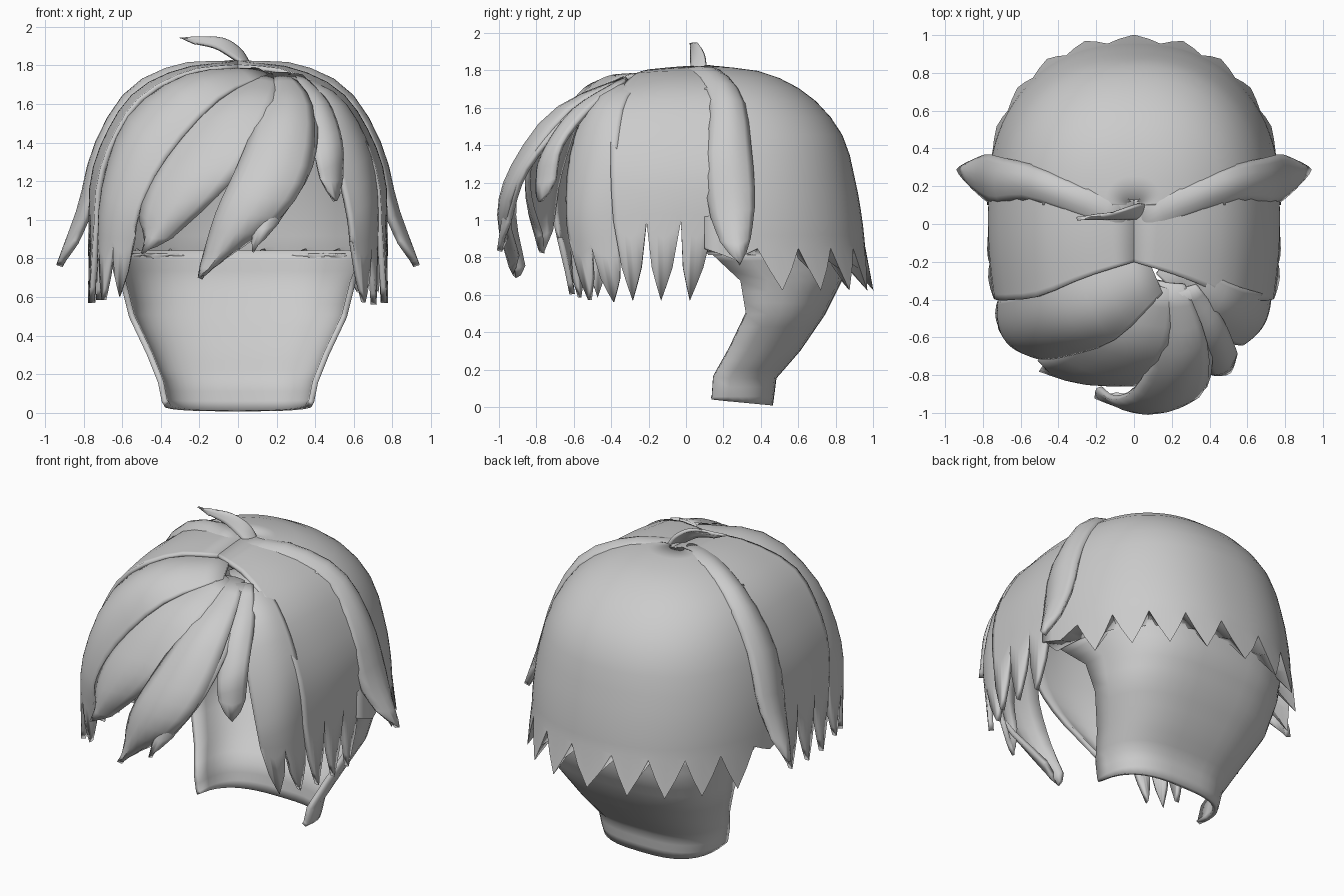
import bpy, math
from mathutils import Vector as V

if "Cube" in bpy.data.objects:
    bpy.data.objects.remove(bpy.data.objects["Cube"])


def spline(pts, t):
    """Smooth interpolation along a short list of points, t in 0..1."""
    p = [V(q) for q in pts]
    p = [p[0] * 2 - p[1]] + p + [p[-1] * 2 - p[-2]]
    n = len(pts) - 1
    i = min(int(t * n), n - 1)
    f = t * n - i
    a, b, c, d = p[i:i + 4]
    return 0.5 * (2 * b + (c - a) * f + (2 * a - 5 * b + 4 * c - d) * f * f
                  + (3 * b - a - 3 * c + d) * f ** 3)


def grid(name, rows, thick, mirror=False):
    """Skin a list of point rows into a thin smooth hair sheet."""
    n = len(rows[0])
    verts = [p for r in rows for p in r]
    faces = [(j * n + i, j * n + i + 1, (j + 1) * n + i + 1, (j + 1) * n + i)
             for j in range(len(rows) - 1) for i in range(n - 1)]
    me = bpy.data.meshes.new(name)
    me.from_pydata(verts, [], faces)
    ob = bpy.data.objects.new(name, me)
    bpy.context.collection.objects.link(ob)
    s = ob.modifiers.new("thickness", 'SOLIDIFY')
    s.thickness, s.offset = thick, 0
    if mirror:
        ob.modifiers.new("mirror", 'MIRROR')
    bpy.ops.object.select_all(action='DESELECT')
    bpy.context.view_layer.objects.active = ob
    ob.select_set(True)
    bpy.ops.object.shade_smooth_by_angle(angle=math.radians(50))
    return ob


def tooth(u, n):
    """Zigzag: 0 at notches, 1 at tips."""
    return 1 - abs(2 * ((u * n) % 1) - 1)


def lock(name, left, right, teeth=1, depth=.1, bulge=.05, thick=.03, mirror=False):
    """Hair lock lofted between two edge curves, ending in pointed tips."""
    nu, nv, rows = teeth * 6, 12, []
    for j in range(nv + 1):
        v, row = j / nv, []
        for i in range(nu + 1):
            u = i / nu
            p = spline(left, v).lerp(spline(right, v), u)
            out = (p - V((0, 0, 1))).normalized()
            p += out * bulge * math.sin(math.pi * u) * min(1, 2.5 * v + .2)
            row.append(p)
        rows.append(row)
    tips = []
    for i in range(nu + 1):
        t = tooth(i / nu, teeth) ** .7
        d = (rows[-1][i] - rows[-3][i]).normalized()
        tips.append(rows[-1][i] + d * depth * t)
        # notches rise between the tips
        rows[-1][i] = rows[-1][i] - d * depth * .3 * (1 - t)
    for i in range(0, nu + 1, 6):
        tips[i] = rows[-1][i] + V((0, 0, -.004))
    return grid(name, rows + [tips], thick, mirror)


def arc(hw, yf, yb, z, u, e):
    a = math.pi * u
    c, s = math.cos(a), max(0, math.sin(a))
    return V((hw * math.copysign(abs(c) ** e, c), yf + (yb - yf) * s ** e, z))


# Back shell: dome with a toothed hem and a closed underside lip
prof = [(.04, 1.82, .12), (.3, 1.78, .42), (.53, 1.655, .66), (.67, 1.45, .83),
        (.74, 1.2, .90), (.765, 1.0, .935), (.77, .86, .95)]
nu, T = 44, 11
rows = []
for j in range(15):
    q = spline(prof, j / 14)
    rows.append([arc(q.x, .1, q.z, q.y, i / nu, .88) for i in range(nu + 1)])
hem = [tooth(i / nu, T) * (.25 if i < 4 or i > nu - 4 else 1) for i in range(nu + 1)]
rows.append([arc(.77 + .02 * h, .1, .955 + .045 * h, .85 - .22 * h, i / nu, .88)
             for i, h in enumerate(hem)])
rows.append([arc(.68, .12, .84, .82, i / nu, .85) for i in range(nu + 1)])
grid("back_hair", rows, .015)

# Nape hair: U-shaped tongue curving down to the neck
prof = [(.66, .12, .84, .84), (.595, .29, .82, .68), (.55, .32, .73, .5),
        (.46, .23, .6, .31), (.40, .145, .47, .16), (.37, .135, .45, .01)]
rows = []
for a, b in zip(prof, prof[1:]):
    for k in range(3):
        q = [x + (y - x) * k / 3 for x, y in zip(a, b)]
        rows.append([arc(*q, i / 20, .7) for i in range(21)])
rows.append([arc(*prof[-1], i / 20, .7) for i in range(21)])
for p in rows[-1]:
    p.z += (.45 - p.y) * .12
grid("nape_hair", rows, .03)

# Side panels: band over the crown, ending in three strands on each side
lock("side_hair",
     [(0, -.2, 1.79), (.25, -.28, 1.76), (.49, -.38, 1.635), (.63, -.4, 1.44),
      (.715, -.4, 1.2), (.735, -.38, .9)],
     [(0, .13, 1.815), (.3, .15, 1.765), (.53, .2, 1.645), (.67, .2, 1.44),
      (.75, .18, 1.2), (.75, .14, .9)],
     teeth=3, depth=.33, bulge=.015, mirror=True)

# Long flared locks over the ears
lock("ear_lock",
     [(.05, -.04, 1.79), (.3, .05, 1.755), (.56, .13, 1.61), (.71, .11, 1.33),
      (.77, .13, 1.05), (.85, .2, .86)],
     [(.03, .1, 1.80), (.28, .2, 1.77), (.52, .3, 1.63), (.68, .34, 1.38),
      (.765, .36, 1.1), (.84, .33, .88)],
     depth=.11, bulge=.045, thick=.035, mirror=True)

# Fringe, left side
lock("fringe_left_outer",
     [(.06, -.15, 1.77), (-.28, -.28, 1.73), (-.56, -.37, 1.53),
      (-.69, -.4, 1.17), (-.71, -.41, .82)],
     [(.15, -.36, 1.74), (-.1, -.6, 1.62), (-.37, -.69, 1.32),
      (-.51, -.7, 1.04), (-.54, -.66, .84)],
     teeth=3, depth=.23, bulge=.08)
lock("fringe_left_inner",
     [(.1, -.32, 1.75), (-.18, -.55, 1.58), (-.42, -.67, 1.26),
      (-.5, -.71, 1.03), (-.47, -.72, .92)],
     [(.2, -.34, 1.73), (.2, -.63, 1.6), (.08, -.82, 1.34),
      (-.1, -.84, 1.13), (-.36, -.77, .9)],
     depth=.1, bulge=.05)

# Fringe, centre
lock("fringe_centre",
     [(.12, -.3, 1.73), (.11, -.66, 1.55), (0, -.87, 1.27),
      (-.11, -.92, 1.03), (-.19, -.86, .74)],
     [(.27, -.32, 1.75), (.38, -.62, 1.58), (.37, -.86, 1.27),
      (.22, -.95, 1.02), (-.1, -.89, .79)],
     depth=.07, bulge=.06)
lock("fringe_centre_right",
     [(.2, -.36, 1.73), (.2, -.7, 1.48), (.14, -.92, 1.2), (.08, -.95, .94)],
     [(.3, -.34, 1.74), (.4, -.58, 1.58), (.38, -.85, 1.27), (.18, -.95, .96)],
     depth=.13, bulge=.03)
lock("fringe_small",
     [(.25, -.34, 1.74), (.36, -.62, 1.55), (.4, -.77, 1.32), (.43, -.79, 1.19)],
     [(.33, -.32, 1.74), (.46, -.5, 1.6), (.53, -.66, 1.4), (.53, -.7, 1.19)],
     depth=.1, bulge=.03)

# Fringe, right side
lock("fringe_right",
     [(.12, -.26, 1.75), (.37, -.5, 1.62), (.49, -.61, 1.34), (.57, -.63, 1.02),
      (.59, -.6, .82)],
     [(.2, -.16, 1.765), (.49, -.31, 1.65), (.65, -.36, 1.42), (.71, -.38, 1.15),
      (.71, -.34, .8)],
     teeth=2, depth=.24, bulge=.04)

# Stray tuft on the crown
lock("crown_tuft",
     [(.05, .03, 1.79), (-.03, .03, 1.84), (-.12, .03, 1.89), (-.24, .03, 1.915)],
     [(.06, .11, 1.80), (.01, .1, 1.88), (-.08, .07, 1.935), (-.22, .04, 1.935)],
     depth=.07, bulge=.015, thick=.02)
